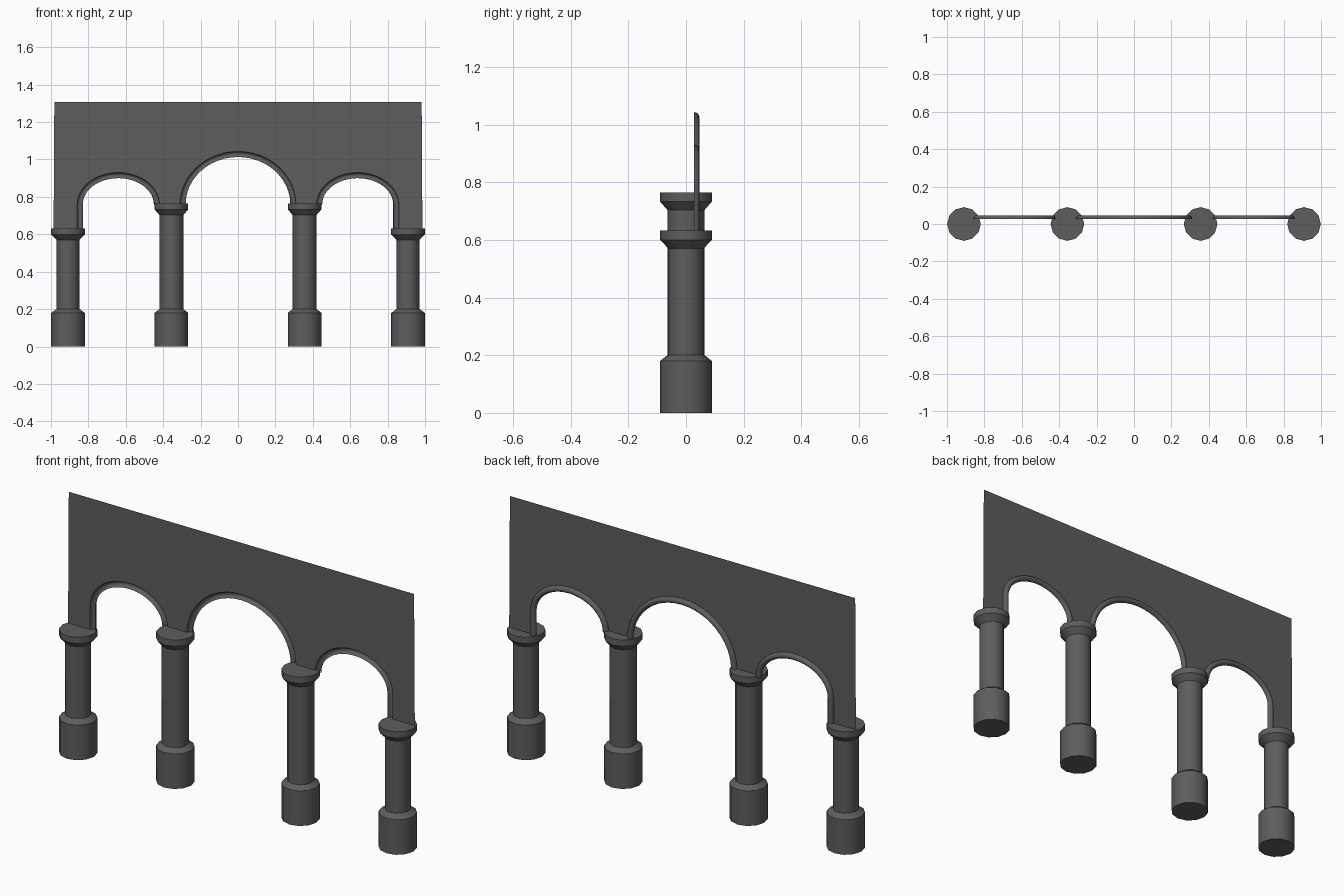
import bpy, bmesh, math
from mathutils import Vector

if "Cube" in bpy.data.objects:
    bpy.data.objects.remove(bpy.data.objects["Cube"])

stone = bpy.data.materials.new("dark_grey_stone")
stone.diffuse_color = (0.11, 0.11, 0.11, 1)
stone.use_nodes = True
stone.node_tree.nodes["Principled BSDF"].inputs["Base Color"].default_value = stone.diffuse_color
WALL_Y = 0.028


def make(name, bm, angle):
    me = bpy.data.meshes.new(name)
    bm.to_mesh(me)
    bm.free()
    me.materials.append(stone)
    ob = bpy.data.objects.new(name, me)
    bpy.context.collection.objects.link(ob)
    bpy.ops.object.select_all(action='DESELECT')
    ob.select_set(True)
    bpy.context.view_layer.objects.active = ob
    bpy.ops.object.shade_smooth_by_angle(angle=math.radians(angle))
    return ob


def column(name, x, top, shaft, sides=12):
    # turned profile: base drum, shaft, flared capital
    prof = [(0.09, 0), (0.09, 0.18), (shaft, 0.2), (shaft, top - 0.062),
            (0.09, top - 0.032), (0.09, top)]
    bm = bmesh.new()
    rings = []
    for r, z in prof:
        rings.append([bm.verts.new((x + r * math.cos(2 * math.pi * i / sides),
                                    r * math.sin(2 * math.pi * i / sides), z))
                      for i in range(sides)])
    for a, b in zip(rings, rings[1:]):
        for i in range(sides):
            j = (i + 1) % sides
            bm.faces.new((a[i], a[j], b[j], b[i]))
    bm.faces.new(rings[0][::-1])
    bm.faces.new(rings[-1])
    make(name, bm, 35)


def arch(cx, a, z0, b, n=24):
    # points from right to left over the top
    return [(cx + a * math.cos(math.pi * i / n), z0 + b * math.sin(math.pi * i / n))
            for i in range(n + 1)]


def rim(name, path, width=0.03, depth=0.018, steps=6):
    # half-round moulding, hollow at the front, bulging at the back
    bm = bmesh.new()
    rows = []
    for i, (x, z) in enumerate(path):
        p, q = path[max(i - 1, 0)], path[min(i + 1, len(path) - 1)]
        d = Vector((q[0] - p[0], q[1] - p[1])).normalized()
        nx, nz = -d.y, d.x          # towards the opening
        row = []
        for k in range(steps + 1):
            t = math.pi * k / steps
            o = width / 2 * (1 - math.cos(t))
            row.append(bm.verts.new((x + nx * o, WALL_Y + depth * math.sin(t), z + nz * o)))
        rows.append(row)
    for r, s in zip(rows, rows[1:]):
        for k in range(steps):
            bm.faces.new((r[k], s[k], s[k + 1], r[k + 1]))
    make(name, bm, 40)


# columns
for side, s in (("left", -1), ("right", 1)):
    column(side + "_outer_column", s * 0.909, 0.632, 0.061)
    column(side + "_inner_column", s * 0.356, 0.765, 0.064)

# arch outlines
right = [(0.86, 0.63)] + arch(0.64, 0.22, 0.76, 0.17)
left = [(-x, z) for x, z in reversed(right)]
centre = arch(0, 0.31, 0.76, 0.283)

# thin wall above the arches
outline = [(-0.982, 1.308), (0.982, 1.308), (0.986, 0.63)] + right + centre + left + [(-0.986, 0.63)]
bm = bmesh.new()
face = bm.faces.new([bm.verts.new((x, WALL_Y, z)) for x, z in outline])
face.normal_update()
if face.normal.y > 0:
    face.normal_flip()
bmesh.ops.triangulate(bm, faces=[face])
make("arcade_wall", bm, 30)

# arch mouldings
rim("right_arch_moulding", right)
rim("centre_arch_moulding", centre)
rim("left_arch_moulding", left)
